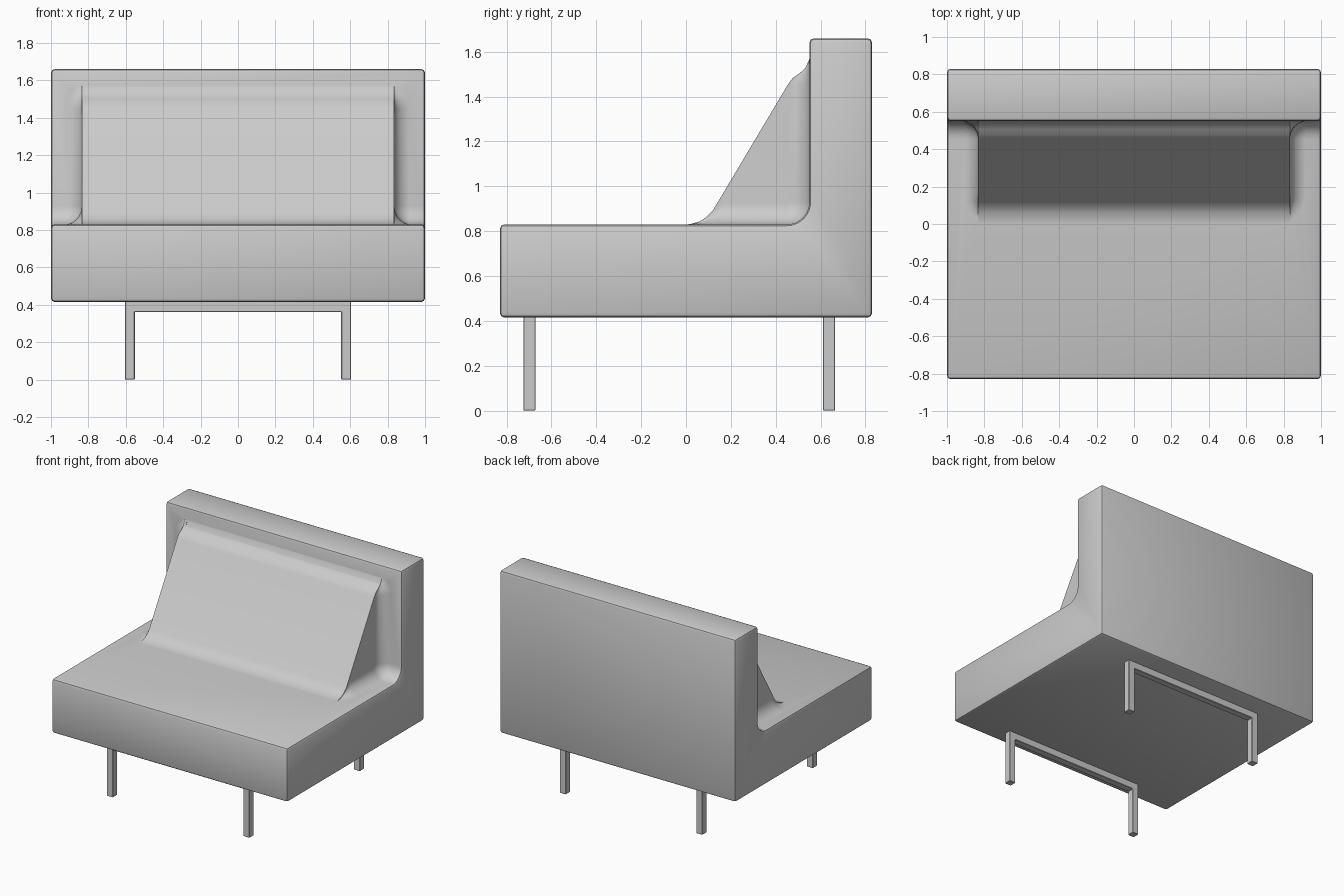
import bpy, bmesh, math

if "Cube" in bpy.data.objects:
    bpy.data.objects.remove(bpy.data.objects["Cube"])

R = 0.1            # soft fillet radius where the cushion meets seat and back
SEAT_Z, BACK_Y = 0.83, 0.55
HALF = 0.835       # half width of the wedge cushion


def loft(name, rings):
    """Closed solid through equal-length rings of 3D points."""
    bm = bmesh.new()
    rows = [[bm.verts.new(p) for p in ring] for ring in rings]
    n = len(rows[0])
    for a, b in zip(rows, rows[1:]):
        for i in range(n):
            j = (i + 1) % n
            bm.faces.new((a[i], a[j], b[j], b[i]))
    bm.faces.new(rows[0])
    bm.faces.new(rows[-1])
    bmesh.ops.recalc_face_normals(bm, faces=bm.faces)
    me = bpy.data.meshes.new(name)
    bm.to_mesh(me)
    bm.free()
    ob = bpy.data.objects.new(name, me)
    bpy.context.collection.objects.link(ob)
    return ob


def activate(ob):
    bpy.ops.object.select_all(action='DESELECT')
    ob.select_set(True)
    bpy.context.view_layer.objects.active = ob


def bevel(ob, width, segments):
    m = ob.modifiers.new("bevel", 'BEVEL')
    m.width, m.segments, m.limit_method = width, segments, 'ANGLE'
    m.angle_limit = math.radians(40)
    activate(ob)
    bpy.ops.object.modifier_apply(modifier=m.name)


def union(ob, other):
    m = ob.modifiers.new("union", 'BOOLEAN')
    m.operation, m.solver, m.object = 'UNION', 'EXACT', other
    activate(ob)
    bpy.ops.object.modifier_apply(modifier=m.name)
    bpy.data.objects.remove(other)


# Inner corner arc between seat and back: (y, z, normal y, normal z)
arc = []
for k in range(9):
    t = math.radians(90 * k / 8)
    s, c = math.sin(t), math.cos(t)
    arc.append((BACK_Y - R + R * s, SEAT_Z + R - R * c, -s, c))

# Seat and back: one L profile
profile = [(-0.83, 0.415), (-0.83, SEAT_Z)] + [(a[0], a[1]) for a in arc]
profile += [(BACK_Y, 1.66), (0.83, 1.66), (0.83, 0.415)]
body = loft("seat_and_back", [[(x, y, z) for y, z in profile] for x in (-1, 1)])
bevel(body, 0.02, 2)

# Wedge back cushion, flowing into seat and back
wedge = [(-0.01, 0.828), (0.02, 0.832), (0.06, 0.843), (0.09, 0.862), (0.12, 0.893),
         (0.455, 1.455), (0.475, 1.482), (0.505, 1.503), (0.53, 1.525),
         (0.545, 1.55), (0.553, 1.58), (0.6, 1.58), (0.6, 0.79), (-0.01, 0.79)]
cushion = loft("back_cushion", [[(x, y, z) for y, z in wedge] for x in (-HALF, HALF)])
union(body, cushion)

# Concave flares along the cushion ends: (y, z, normal y, normal z, height scale)
path = [(y, SEAT_Z, 0, 1, s) for y, s in
        ((0, 0), (0.05, 0.07), (0.09, 0.28), (0.12, 0.58), (0.16, 1))]
path += [a + (1,) for a in arc]
path += [(BACK_Y, z, -1, 0, s) for z, s in
         ((1.45, 0.9), (1.49, 0.6), (1.52, 0.25), (1.57, 0))]
for side in (-1, 1):
    rings = []
    for k in range(-1, 9):
        q = math.radians(90 * max(k, 0) / 8)
        x = HALF - 0.02 if k < 0 else HALF + R * (1 - math.cos(q))
        h = 0.097 * (1 - math.sin(q))
        top = [(side * x, y + ny * (h * s - 0.002), z + nz * (h * s - 0.002))
               for y, z, ny, nz, s in path]
        low = [(side * x, y - ny * 0.04, z - nz * 0.04) for y, z, ny, nz, s in path]
        rings.append(top + low[::-1])
    union(body, loft("end_flare", rings))
activate(body)
bpy.ops.object.shade_smooth_by_angle(angle=math.radians(30))

# Two U-shaped leg frames
frame = [(-0.605, 0), (-0.605, 0.418), (0.605, 0.418), (0.605, 0),
         (0.552, 0), (0.552, 0.362), (-0.552, 0.362), (-0.552, 0)]
for name, y in (("front_leg_frame", -0.698), ("rear_leg_frame", 0.638)):
    leg = loft(name, [[(x, y + d, z) for x, z in frame] for d in (-0.027, 0.027)])
    bevel(leg, 0.003, 1)
